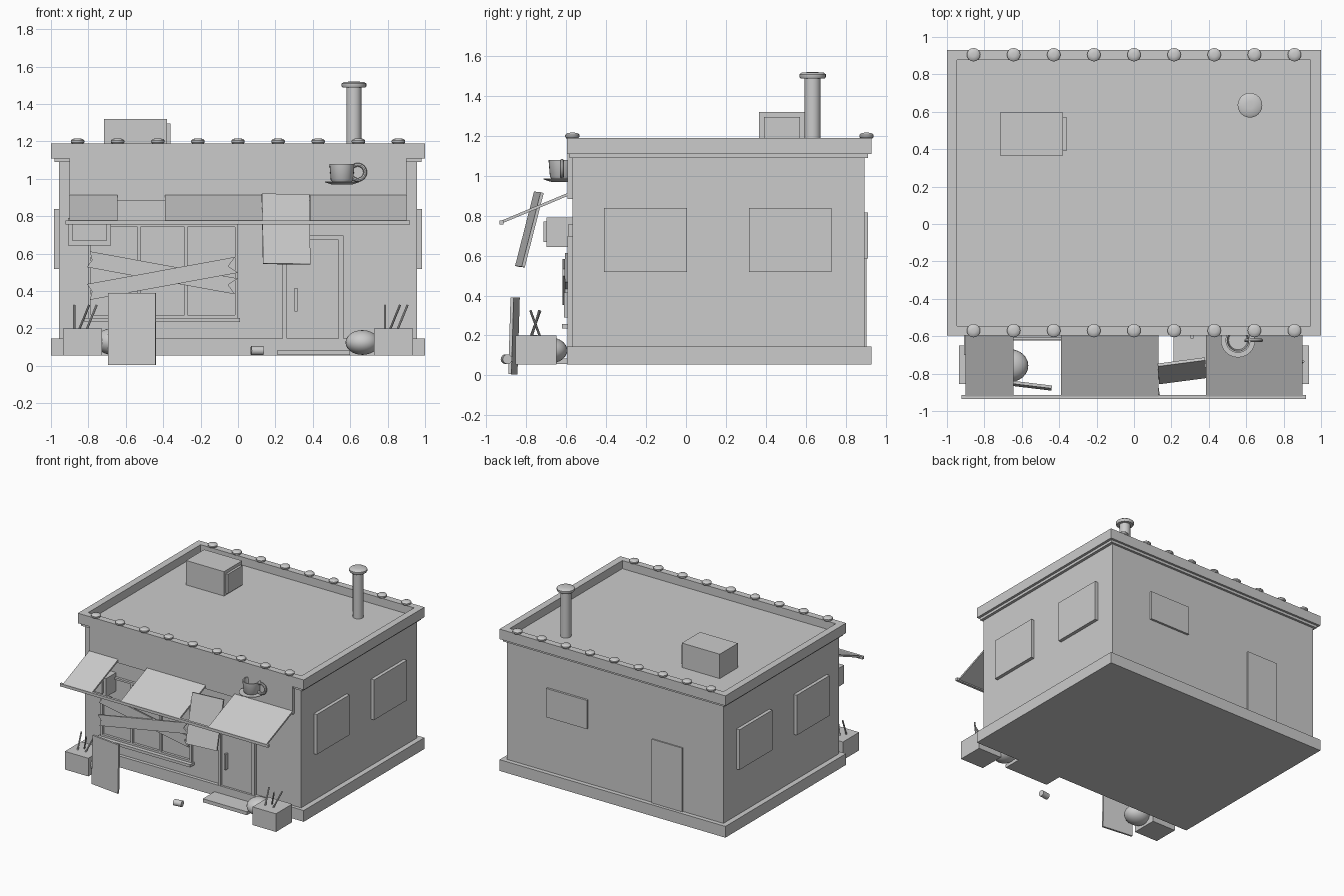
import bpy, bmesh
from math import radians, sin, cos, tau, atan2, hypot
from mathutils import Vector, Matrix

default = bpy.data.objects.get("Cube")
if default:
    bpy.data.objects.remove(default, do_unlink=True)

round_parts = []


def finish(name, bm, smooth=False):
    bmesh.ops.recalc_face_normals(bm, faces=bm.faces)
    mesh = bpy.data.meshes.new(name)
    bm.to_mesh(mesh)
    bm.free()
    obj = bpy.data.objects.new(name, mesh)
    bpy.context.collection.objects.link(obj)
    if smooth:
        round_parts.append(obj)
    return obj


def slab(name, center, size, rot=(0, 0, 0)):
    bm = bmesh.new()
    bmesh.ops.create_cube(bm, size=1)
    bmesh.ops.scale(bm, vec=size, verts=bm.verts)
    obj = finish(name, bm)
    obj.location, obj.rotation_euler = center, rot
    return obj


def box(name, x, y, z):
    spans = (x, y, z)
    return slab(name, [(a + b) / 2 for a, b in spans], [b - a for a, b in spans])


def lathe(name, profile, loc, segments=24):
    """Revolve (radius, height) points around z."""
    bm = bmesh.new()
    rings = [[bm.verts.new((r * cos(tau * i / segments), r * sin(tau * i / segments), z))
              for i in range(segments)] for r, z in profile]
    for low, high in zip(rings, rings[1:]):
        for i in range(segments):
            j = (i + 1) % segments
            bm.faces.new((low[i], low[j], high[j], high[i]))
    bm.faces.new(rings[0])
    bm.faces.new(rings[-1])
    obj = finish(name, bm, True)
    obj.location = loc
    return obj


def rod(name, start, end, radius, segments=8):
    a, b = Vector(start), Vector(end)
    bm = bmesh.new()
    bmesh.ops.create_cone(bm, cap_ends=True, segments=segments, radius1=radius,
                          radius2=radius, depth=(b - a).length)
    obj = finish(name, bm, True)
    obj.location = (a + b) / 2
    obj.rotation_euler = (b - a).to_track_quat('Z', 'Y').to_euler()
    return obj


def extrude_xz(name, points, y0, y1):
    bm = bmesh.new()
    face = bm.faces.new([bm.verts.new((x, y0, z)) for x, z in points])
    new = bmesh.ops.extrude_face_region(bm, geom=[face])["geom"]
    bmesh.ops.translate(bm, vec=(0, y1 - y0, 0),
                        verts=[v for v in new if isinstance(v, bmesh.types.BMVert)])
    return finish(name, bm)


def ellipsoid(name, loc, radii):
    bm = bmesh.new()
    bmesh.ops.create_uvsphere(bm, u_segments=24, v_segments=14, radius=1)
    bmesh.ops.scale(bm, vec=radii, verts=bm.verts)
    finish(name, bm, True).location = loc


# Building shell
FRONT, BACK = -0.597, 0.93
box("base", (-1, 1), (FRONT, BACK), (0.055, 0.145))
box("walls", (-0.958, 0.958), (-0.57, 0.895), (0.14, 1.125))
box("sign_panel", (-0.9, 0.9), (-0.594, -0.56), (0.885, 1.12))


# Roof edge: a lower moulding and a parapet around the sunken roof
def ring(name, outer, inner, z):
    (x0, f0, b0), (x1, f1, b1) = outer, inner
    box(name + "_front", (-x0, x0), (f0, f1), z)
    box(name + "_back", (-x0, x0), (b1, b0), z)
    for side, s in (("left", 1), ("right", -1)):
        box(f"{name}_{side}", sorted((s * x1, s * x0)), (f1, b1), z)


ring("parapet", (1, FRONT, BACK), (0.945, -0.545, 0.877), (1.11, 1.19))
ring("moulding", (0.98, -0.583, 0.913), (0.94, -0.54, 0.87), (1.09, 1.112))

# Round lamps along the front and back parapet
for row, y in (("front", -0.57), ("back", 0.905)):
    for i in range(9):
        lathe(f"lamp_{row}_{i + 1}",
              [(0.03, 0), (0.036, 0.007), (0.036, 0.017), (0.028, 0.025), (0.012, 0.028)],
              (-0.858 + i * 0.2145, y, 1.188), 16)

# Roof equipment
lathe("chimney", [(0.04, 0), (0.04, 0.37), (0.06, 0.37), (0.066, 0.378),
                  (0.066, 0.392), (0.055, 0.4), (0.02, 0.403)], (0.62, 0.635, 1.117))
box("roof_unit", (-0.716, -0.38), (0.366, 0.596), (1.12, 1.32))
box("roof_unit_grille", (-0.385, -0.362), (0.39, 0.572), (1.14, 1.295))

# Side and back openings
for side, s in (("left", 1), ("right", -1)):
    for n, y in enumerate(((-0.41, 0.005), (0.315, 0.73))):
        box(f"{side}_window_{n + 1}", sorted((s * 0.95, s * 0.985)), y, (0.517, 0.838))
box("back_window", (0.24, 0.6), (0.89, 0.912), (0.585, 0.815))
box("back_door", (-0.6, -0.33), (0.89, 0.905), (0.14, 0.655))

# Front window with mullions and sill
for i, x in enumerate((-0.795, -0.53, -0.278, -0.008)):
    box(f"window_post_{i + 1}", (x - 0.008, x + 0.008), (-0.59, -0.565), (0.26, 0.75))
for name, z in (("top", 0.75), ("bottom", 0.265)):
    box(f"window_rail_{name}", (-0.803, 0), (-0.59, -0.565), (z - 0.008, z + 0.008))
box("window_sill", (-0.82, 0.012), (-0.622, -0.565), (0.235, 0.257))


# Broken boards nailed across the window, with notched ends
def plank(name, start, end, y):
    a, b = Vector(start), Vector(end)
    d = (b - a).normalized()
    n = Vector((-d.y, d.x)) * 0.043
    extrude_xz(name, [a + n, b + n, b - d * 0.045, b - n, a - n, a + d * 0.02],
               y, y + 0.012)


plank("plank_falling", (-0.8, 0.57), (-0.008, 0.425), -0.606)
plank("plank_rising", (-0.8, 0.395), (-0.008, 0.54), -0.619)

# Door, frame, handle and step
box("door", (0.26, 0.54), (-0.58, -0.56), (0.14, 0.675))
for name, x in (("right", 0.25), ("left", 0.55)):
    box(f"door_post_{name}", (x - 0.013, x + 0.013), (-0.594, -0.56), (0.14, 0.698))
box("door_lintel", (0.263, 0.537), (-0.594, -0.56), (0.672, 0.698))
box("door_handle", (0.303, 0.317), (-0.612, -0.575), (0.29, 0.415))
box("door_step", (0.21, 0.6), (-0.745, -0.59), (0.057, 0.085))

# Wall unit beside the window
box("wall_unit", (-0.91, -0.68), (-0.7, -0.565), (0.643, 0.79))
box("wall_unit_grille", (-0.885, -0.703), (-0.714, -0.69), (0.668, 0.77))

# Awning: three panels still up on the rail, two fallen
top, tip = Vector((-0.58, 0.912)), Vector((-0.925, 0.768))
mid, span = (top + tip) / 2, top - tip
for i, (x0, x1) in enumerate(((-0.902, -0.645), (-0.39, 0.13), (0.385, 0.9))):
    slab(f"awning_panel_{i + 1}", ((x0 + x1) / 2, mid.x, mid.y),
         (x1 - x0, span.length, 0.014), (atan2(span.y, span.x), 0, 0))
box("awning_rail", (-0.923, 0.92), (-0.935, -0.915), (0.755, 0.777))
slab("hanging_panel", (0.257, -0.785, 0.731), (0.255, 0.016, 0.385), (-0.25, 0.015, 0.13))
slab("fallen_panel", (-0.567, -0.862, 0.198), (0.256, 0.016, 0.385), (-0.03, 0, -0.12))

# Planters with dry stalks, and shrubs beside them
for side, s in (("left", 1), ("right", -1)):
    cx = s * 0.831
    box(f"planter_{side}", (cx - 0.104, cx + 0.104), (-0.855, -0.65), (0.055, 0.2))
    for i, (dx, lean, dy) in enumerate(((-0.045, 0, 0.025), (-0.02, 0.055, -0.025),
                                        (0.02, 0.055, 0.02))):
        rod(f"stalk_{side}_{i + 1}", (cx + dx, -0.755 - dy, 0.19),
            (cx + dx + lean, -0.755 + dy, 0.325), 0.006)
ellipsoid("shrub_left", (0.665, -0.685, 0.125), (0.09, 0.09, 0.066))
ellipsoid("shrub_right", (-0.665, -0.757, 0.13), (0.1, 0.088, 0.072))

# Cup and saucer ornament
CUP = (0.556, -0.622, 0.985)
lathe("cup", [(0.052, 0), (0.06, 0.01), (0.067, 0.095), (0.058, 0.095), (0.05, 0.02)], CUP)
lathe("saucer", [(0.055, -0.015), (0.092, -0.003), (0.092, 0.001), (0.05, 0.001)], CUP)
bpy.ops.mesh.primitive_torus_add(major_radius=0.04, minor_radius=0.01, major_segments=24,
                                 minor_segments=8, location=(0.64, -0.622, 1.035),
                                 rotation=(radians(90), 0, 0))
handle = bpy.context.object
handle.name = "cup_handle"
round_parts.append(handle)

# Discarded can on the ground
rod("can", (0.07, -0.905, 0.081), (0.135, -0.895, 0.081), 0.024, 16)

bpy.ops.object.select_all(action='DESELECT')
for obj in round_parts:
    obj.select_set(True)
bpy.context.view_layer.objects.active = round_parts[0]
bpy.ops.object.shade_smooth_by_angle(angle=radians(40))
